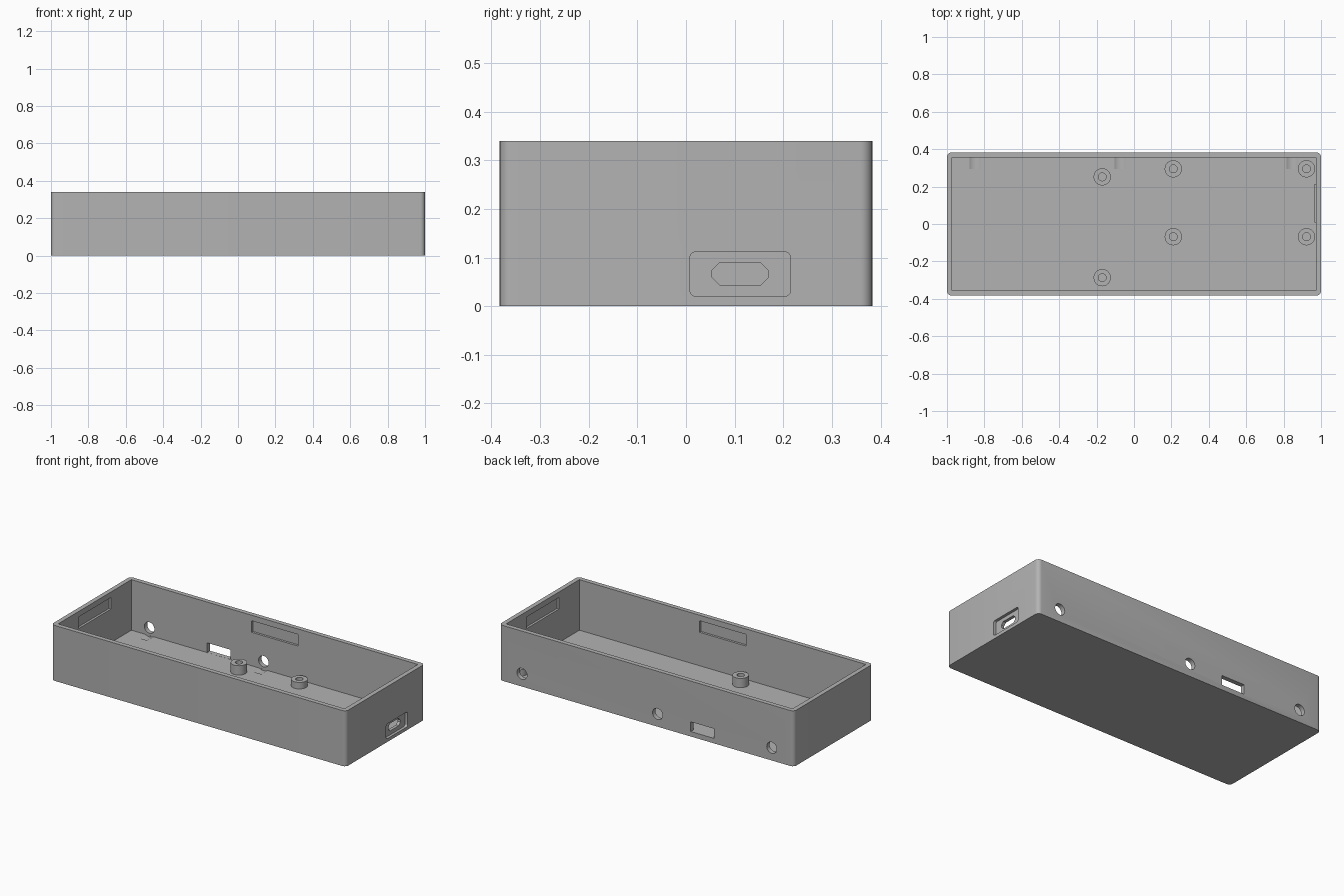
import bpy
from math import pi

cube = bpy.data.objects.get("Cube")
if cube:
    bpy.data.objects.remove(cube, do_unlink=True)

grey = bpy.data.materials.new("plain_grey")
grey.use_nodes = True
colour = (0.45, 0.45, 0.45, 1)
grey.diffuse_color = colour
grey.node_tree.nodes["Principled BSDF"].inputs["Base Color"].default_value = colour

HALF_X, HALF_Y, HEIGHT = 1.0, 0.383, 0.34
WALL, FLOOR = 0.028, 0.03
IN_X, IN_Y = HALF_X - WALL, HALF_Y - WALL


def box(name, x, y, z, round_axis=None, radius=0.0):
    """Box from three (low, high) ranges, with edges along one axis rounded."""
    spans = (x, y, z)
    bpy.ops.mesh.primitive_cube_add(size=1, location=[sum(s) / 2 for s in spans])
    ob = bpy.context.object
    ob.name = name
    ob.scale = [s[1] - s[0] for s in spans]
    bpy.ops.object.transform_apply(location=False, rotation=False)
    if round_axis is not None:
        weights = ob.data.attributes.new("bevel_weight_edge", "FLOAT", "EDGE")
        for e in ob.data.edges:
            a, b = (ob.data.vertices[i].co for i in e.vertices)
            weights.data[e.index].value = float(abs(a[round_axis] - b[round_axis]) > 1e-5)
        bevel = ob.modifiers.new("Round", "BEVEL")
        bevel.limit_method = "WEIGHT"
        bevel.width = radius
        bevel.segments = 6
        bpy.ops.object.modifier_apply(modifier=bevel.name)
    return ob


def rod(name, centre, radius, depth, rotation=(0, 0, 0)):
    bpy.ops.mesh.primitive_cylinder_add(vertices=40, radius=radius, depth=depth,
                                        location=centre, rotation=rotation)
    bpy.context.object.name = name
    return bpy.context.object


def prism_x(name, outline, x0, x1):
    """Extrude a y-z outline along x."""
    n = len(outline)
    verts = [(x, y, z) for x in (x0, x1) for y, z in outline]
    faces = [tuple(reversed(range(n))), tuple(range(n, 2 * n))]
    faces += [(i, (i + 1) % n, n + (i + 1) % n, n + i) for i in range(n)]
    mesh = bpy.data.meshes.new(name)
    mesh.from_pydata(verts, [], faces)
    ob = bpy.data.objects.new(name, mesh)
    bpy.context.collection.objects.link(ob)
    return ob


def combine(target, other, operation="DIFFERENCE"):
    mod = target.modifiers.new("Cut", "BOOLEAN")
    mod.operation = operation
    mod.solver = "EXACT"
    mod.object = other
    bpy.context.view_layer.objects.active = target
    bpy.ops.object.modifier_apply(modifier=mod.name)
    bpy.data.objects.remove(other, do_unlink=True)


def finish(ob):
    ob.data.materials.clear()
    ob.data.materials.append(grey)
    bpy.ops.object.select_all(action="DESELECT")
    ob.select_set(True)
    bpy.context.view_layer.objects.active = ob
    bpy.ops.object.shade_smooth_by_angle(angle=pi / 6)


# Open tray
case = box("case", (-HALF_X, HALF_X), (-HALF_Y, HALF_Y), (0, HEIGHT), 2, 0.025)
combine(case, box("cavity", (-IN_X, IN_X), (-IN_Y, IN_Y), (FLOOR, 0.5)))

# Backing behind the end port
combine(case, box("port_backing", (0.964, 0.98), (0.008, 0.215), (0.015, 0.112)), "UNION")

# Shallow lid catches inside all four walls
CATCH, DEPTH, CATCH_Z = 0.157, 0.014, (0.235, 0.306)
for s in (-1, 1):
    ends = sorted((s * 0.9, s * (IN_X + DEPTH)))
    sides = sorted((s * 0.3, s * (IN_Y + DEPTH)))
    combine(case, box("end_catch", ends, (-CATCH, CATCH), CATCH_Z))
    combine(case, box("side_catch", (-CATCH, CATCH), sides, CATCH_Z))

# Round holes in the back wall, each with a clearance scoop in the floor
for x in (-0.85, -0.075, 0.845):
    combine(case, rod("back_hole", (x, 0.37, 0.078), 0.034, 0.1, (pi / 2, 0, 0)))
    combine(case, rod("scoop", (x, 0.325, 0.078), 0.056, 0.0596, (pi / 2, 0, 0)))

# Rectangular switch slot in the back wall
combine(case, box("switch_slot", (-0.458, -0.3), (0.345, 0.42), (0.0305, 0.09)))

# End port: rounded recess around a chamfered opening
combine(case, box("port_recess", (0.983, 1.05), (0.008, 0.215), (0.02, 0.112), 0, 0.013))
y0, y1, z0, z1, c = 0.053, 0.17, 0.044, 0.089, 0.016
opening = [(y0 + c, z0), (y1 - c, z0), (y1, z0 + c), (y1, z1 - c),
           (y1 - c, z1), (y0 + c, z1), (y0, z1 - c), (y0, z0 + c)]
combine(case, prism_x("port_opening", opening, 0.94, 1.05))
finish(case)

# Hollow screw posts: x, y, top height
posts = [(-0.17, 0.252, 0.087), (-0.17, -0.287, 0.087)]
posts += [(x, y, 0.07) for x in (0.21, 0.922) for y in (0.295, -0.068)]
for i, (x, y, top) in enumerate(posts):
    base = FLOOR - 0.005
    post = rod(f"screw_post_{i + 1}", (x, y, (base + top) / 2), 0.046, top - base)
    combine(post, rod("bore", (x, y, FLOOR + 0.052), 0.021, 0.1))
    finish(post)
